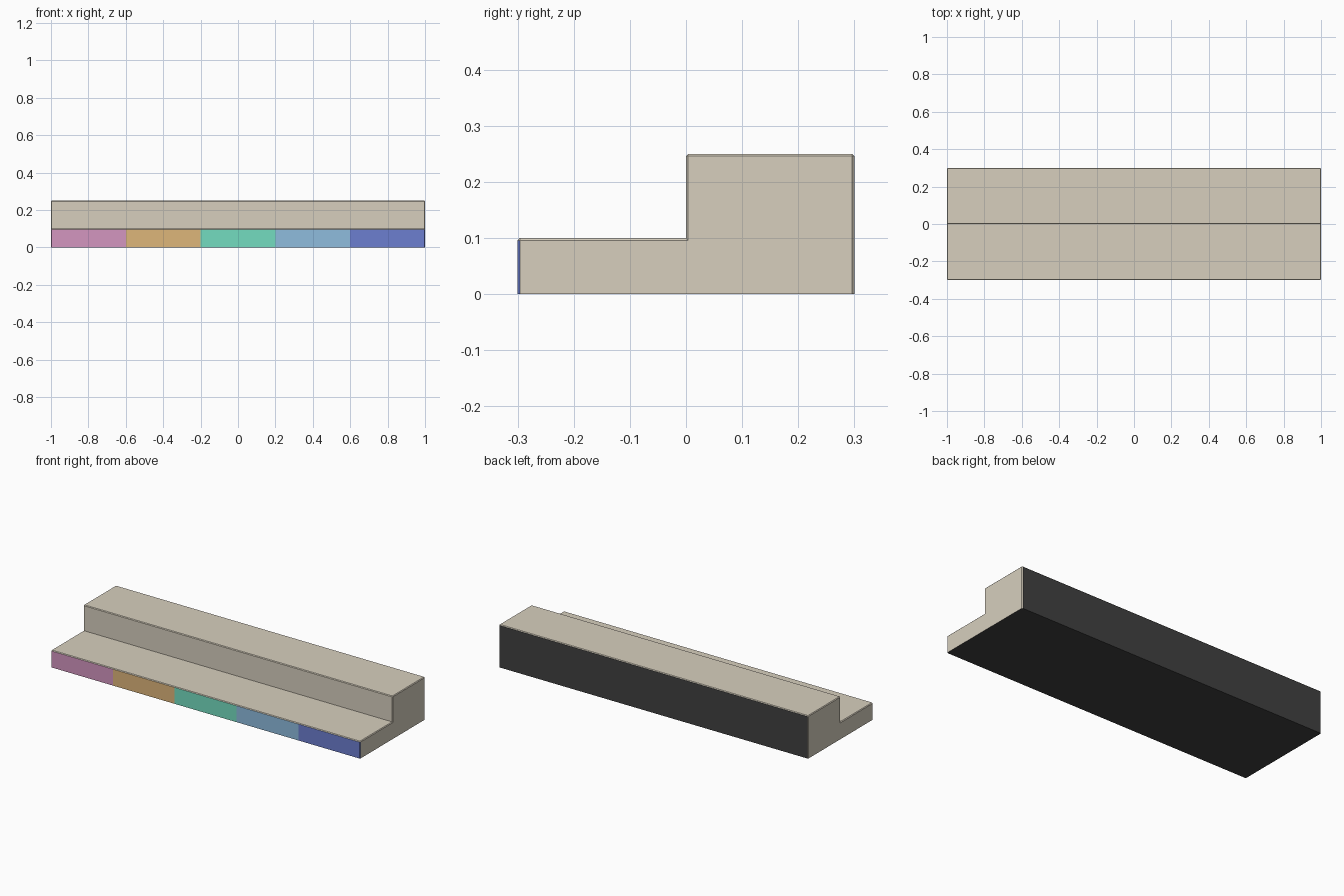
import bpy, bmesh

if "Cube" in bpy.data.objects:
    bpy.data.objects.remove(bpy.data.objects["Cube"])


def material(name, rgb):
    m = bpy.data.materials.new(name)
    lin = [(c / 255 / 12.92 if c < 10 else ((c / 255 + 0.055) / 1.055) ** 2.4) for c in rgb]
    m.diffuse_color = (*lin, 1.0)
    m.use_nodes = True
    m.node_tree.nodes["Principled BSDF"].inputs["Base Color"].default_value = m.diffuse_color
    return m


mats = [
    material("cream", (215, 207, 190)),
    material("dark", (64, 64, 64)),
    material("pink", (212, 150, 192)),
    material("amber", (222, 182, 122)),
    material("mint", (116, 220, 192)),
    material("sky", (142, 188, 222)),
    material("blue", (108, 126, 208)),
]

# Stepped body: L-shaped profile extruded along x
profile = [(-0.3, 0), (0.3, 0), (0.3, 0.25), (0, 0.25), (0, 0.1), (-0.3, 0.1)]
bm = bmesh.new()
face = bm.faces.new([bm.verts.new((-1, y, z)) for y, z in profile])
ext = bmesh.ops.extrude_face_region(bm, geom=[face])
bmesh.ops.translate(bm, vec=(2, 0, 0),
                    verts=[g for g in ext["geom"] if isinstance(g, bmesh.types.BMVert)])
bmesh.ops.recalc_face_normals(bm, faces=bm.faces[:])

# Thin chamfer on every convex edge except around the base
edges = [e for e in bm.edges
         if any(v.co.z > 0.001 for v in e.verts)
         and not all(abs(v.co.y) < 1e-4 and abs(v.co.z - 0.1) < 1e-4 for v in e.verts)]
bmesh.ops.bevel(bm, geom=edges, offset=0.004, offset_type='OFFSET',
                segments=1, profile=0.5, affect='EDGES')
bm.normal_update()

# Split the front face into five equal panels
for x in (-0.6, -0.2, 0.2, 0.6):
    front = [f for f in bm.faces if f.normal.y < -0.9 and f.calc_center_median().y < -0.2]
    geom = set(front)
    for f in front:
        geom.update(f.edges)
        geom.update(f.verts)
    bmesh.ops.bisect_plane(bm, geom=list(geom), plane_co=(x, 0, 0), plane_no=(1, 0, 0))
bm.normal_update()

# Colours: panels on the front, dark back and base
for f in bm.faces:
    n, c = f.normal, f.calc_center_median()
    if c.y < -0.29 and (n.y < -0.9 or (n.y < -0.6 and abs(n.x) > 0.6)):
        f.material_index = 2 + min(4, max(0, int((c.x + 1) / 0.4)))
    elif n.y > 0.9 or n.z < -0.9:
        f.material_index = 1

mesh = bpy.data.meshes.new("stepped_body")
bm.to_mesh(mesh)
bm.free()
for m in mats:
    mesh.materials.append(m)
body = bpy.data.objects.new("stepped_body", mesh)
bpy.context.collection.objects.link(body)
